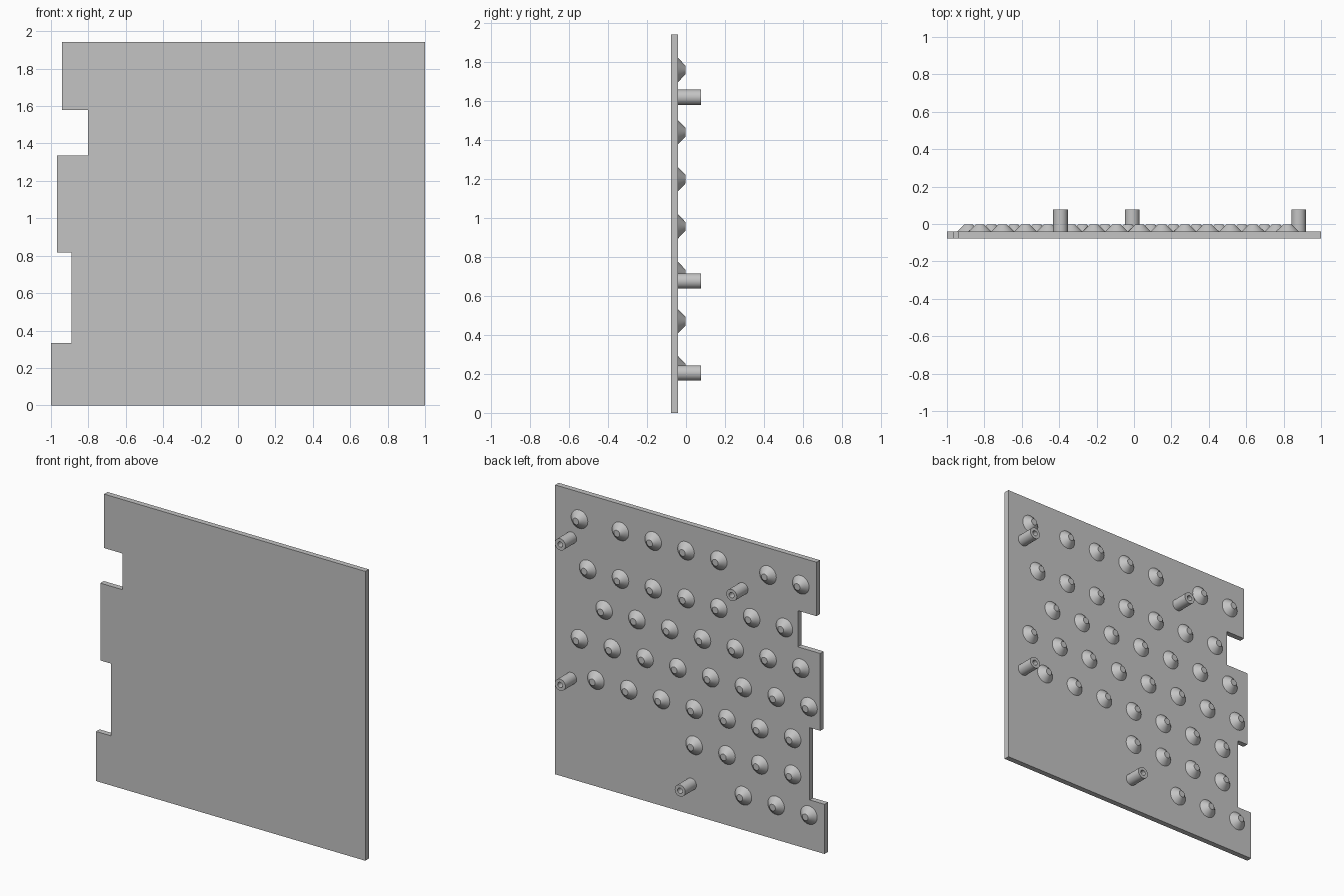
import bpy, bmesh, math
from mathutils import Matrix

cube = bpy.data.objects.get("Cube")
if cube:
    bpy.data.objects.remove(cube, do_unlink=True)

grey = bpy.data.materials.new("light grey")
grey.use_nodes = True
colour = (0.55, 0.55, 0.55, 1)
grey.diffuse_color = colour
grey.node_tree.nodes["Principled BSDF"].inputs["Base Color"].default_value = colour

FRONT, BACK, PEG_END = -0.078, -0.041, 0.078


def add_object(name, bm, smooth=False):
    bmesh.ops.recalc_face_normals(bm, faces=bm.faces[:])
    mesh = bpy.data.meshes.new(name)
    bm.to_mesh(mesh)
    bm.free()
    mesh.materials.append(grey)
    obj = bpy.data.objects.new(name, mesh)
    bpy.context.collection.objects.link(obj)
    if smooth:
        bpy.ops.object.select_all(action='DESELECT')
        obj.select_set(True)
        bpy.context.view_layer.objects.active = obj
        bpy.ops.object.shade_smooth_by_angle(angle=math.radians(30))
    return obj


def lathe(profile, sides=32):
    """Closed solid from (radius, y) points turned about the y axis, capped at both ends."""
    bm = bmesh.new()
    rings = []
    for r, y in profile:
        angles = [math.tau * i / sides for i in range(sides)]
        rings.append([bm.verts.new((r * math.cos(a), y, r * math.sin(a))) for a in angles])
    for low, high in zip(rings, rings[1:]):
        for i in range(sides):
            j = (i + 1) % sides
            bm.faces.new((low[i], low[j], high[j], high[i]))
    bm.faces.new(rings[0])
    bm.faces.new(rings[-1])
    return bm


def place_all(name, profile, spots):
    """One lathed part, with linked copies at every (x, z) spot."""
    first = add_object(name, lathe(profile), smooth=True)
    for n, (x, z) in enumerate(spots):
        obj = first
        if n:
            obj = first.copy()
            obj.name = f"{name}_{n + 1}"
            bpy.context.collection.objects.link(obj)
        obj.matrix_world = Matrix.Translation((x, 0, z))


# Plate with a stepped edge: each step is (x of edge, z of its top)
steps = [(-1.0, 0.333), (-0.89, 0.818), (-0.968, 1.337), (-0.802, 1.58), (-0.94, 1.942)]
outline = [(1, 1.942), (1, 0)]
z = 0
for x, top in steps:
    outline += [(x, z), (x, top)]
    z = top
bm = bmesh.new()
face = bm.faces.new([bm.verts.new((x, FRONT, z)) for x, z in outline])
extruded = bmesh.ops.extrude_face_region(bm, geom=[face])["geom"]
moved = [v for v in extruded if isinstance(v, bmesh.types.BMVert)]
bmesh.ops.translate(bm, verts=moved, vec=(0, BACK - FRONT, 0))
add_object("plate", bm)

# Conical studs in staggered rows: height, then (first x, count) runs
PITCH = 0.2435
rows = [
    (1.76, [(0.82, 1), (0.516, 4), (-0.58, 2)]),
    (1.44, [(0.759, 7)]),
    (1.20, [(0.637, 7)]),
    (0.957, [(0.82, 8)]),
    (0.713, [(0.698, 7)]),
    (0.47, [(-0.032, 4)]),
    (0.23, [(-0.397, 3)]),
]
studs = [(x - PITCH * i, z) for z, runs in rows for x, count in runs for i in range(count)]
place_all("stud", [(0.062, BACK), (0.022, -0.002)], studs)

# Hollow mounting pegs
pegs = [(0.88, 1.62), (-0.393, 1.62), (0.88, 0.677), (-0.01, 0.205)]
peg_profile = [(0.039, BACK), (0.039, PEG_END), (0.018, PEG_END), (0.018, BACK + 0.002)]
place_all("mounting_peg", peg_profile, pegs)
